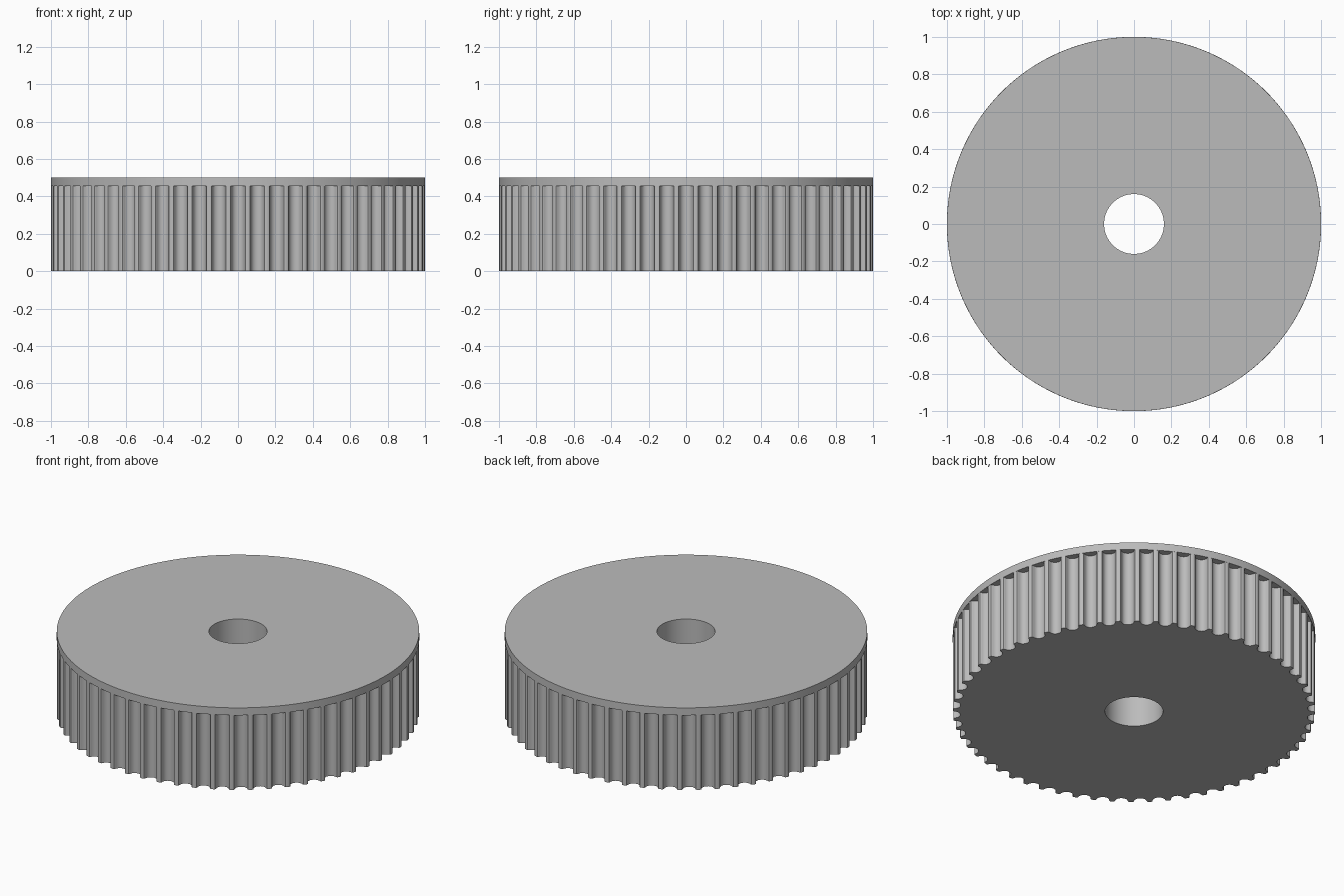
import bpy, bmesh, math
from mathutils import Vector

cube = bpy.data.objects.get("Cube")
if cube:
    bpy.data.objects.remove(cube, do_unlink=True)

TEETH = 60
RADIUS = 1.0
BORE = 0.16
TOOTH_TOP = 0.455
HEIGHT = 0.5

grey = bpy.data.materials.new("plain_grey")
grey.use_nodes = True
COLOUR = (0.5, 0.5, 0.5, 1)
grey.diffuse_color = COLOUR
grey.node_tree.nodes["Principled BSDF"].inputs["Base Color"].default_value = COLOUR

# Half of one rounded belt groove: sideways offset and depth, rim to centre
HALF = [(0.0435, 0.0), (0.039, 0.002), (0.036, 0.007), (0.0348, 0.0127),
        (0.033, 0.0182), (0.0303, 0.0235), (0.0272, 0.0286), (0.0215, 0.0338),
        (0.0149, 0.0375), (0.0077, 0.0398)]
GROOVE = [(-x, d) for x, d in HALF] + [(0, 0.0406)] + [(x, d) for x, d in HALF[::-1]]


def circle(radius, count):
    return [(radius * math.cos(2 * math.pi * i / count),
             radius * math.sin(2 * math.pi * i / count)) for i in range(count)]


def toothed_outline():
    rim = math.sqrt(RADIUS ** 2 - HALF[0][0] ** 2)
    points = []
    for i in range(TEETH):
        a = 2 * math.pi * i / TEETH
        out, side = Vector((math.cos(a), math.sin(a))), Vector((-math.sin(a), math.cos(a)))
        points += [tuple(out * (rim - d) + side * x) for x, d in GROOVE]
    return points


def ring_loop(bm, points, z):
    verts = [bm.verts.new((x, y, z)) for x, y in points]
    edges = [bm.edges.new((verts[i - 1], verts[i])) for i in range(len(verts))]
    return verts, edges


def wall(bm, low, high):
    for i in range(len(low)):
        bm.faces.new((low[i - 1], low[i], high[i], high[i - 1]))


# Single closed body: toothed drum, plain flange and through bore
bm = bmesh.new()
teeth = toothed_outline()
rim = circle(RADIUS, TEETH * 4)
hole = circle(BORE, 96)
tooth_low, tooth_low_e = ring_loop(bm, teeth, 0)
tooth_high, tooth_high_e = ring_loop(bm, teeth, TOOTH_TOP)
rim_low, rim_low_e = ring_loop(bm, [(x * 1.0005, y * 1.0005) for x, y in rim], TOOTH_TOP)
rim_high, rim_high_e = ring_loop(bm, rim, HEIGHT)
hole_low, hole_low_e = ring_loop(bm, hole, 0)
hole_high, hole_high_e = ring_loop(bm, hole, HEIGHT)
wall(bm, tooth_low, tooth_high)
wall(bm, rim_low, rim_high)
wall(bm, hole_high, hole_low)

# Flat bottom, flange underside and top
for edges in (tooth_low_e + hole_low_e, tooth_high_e + rim_low_e, rim_high_e + hole_high_e):
    bmesh.ops.triangle_fill(bm, edges=edges, use_beauty=True, use_dissolve=False)
bmesh.ops.recalc_face_normals(bm, faces=bm.faces)

mesh = bpy.data.meshes.new("belt_pulley")
bm.to_mesh(mesh)
bm.free()
mesh.materials.append(grey)
pulley = bpy.data.objects.new("belt_pulley", mesh)
bpy.context.collection.objects.link(pulley)
bpy.context.view_layer.objects.active = pulley
pulley.select_set(True)
bpy.ops.object.shade_smooth_by_angle(angle=math.radians(30))
